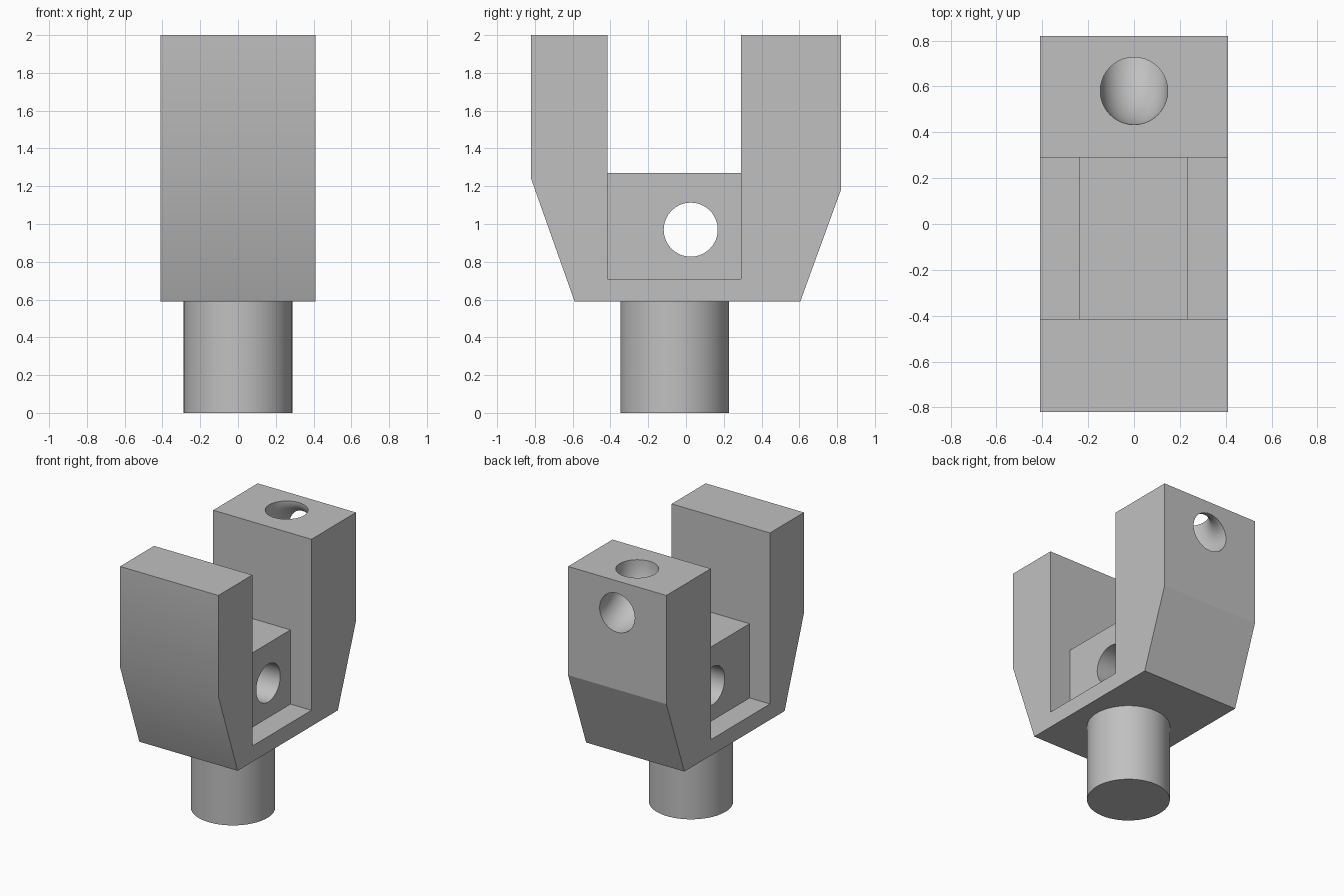
import bpy, bmesh
from math import radians, pi
from mathutils import Matrix

cube = bpy.data.objects.get("Cube")
if cube:
    bpy.data.objects.remove(cube, do_unlink=True)

GREY = (0.53, 0.53, 0.53, 1)
grey = bpy.data.materials.new("plain grey")
grey.use_nodes = True
grey.diffuse_color = GREY
grey.node_tree.nodes["Principled BSDF"].inputs["Base Color"].default_value = GREY


def finish(bm, name):
    bmesh.ops.recalc_face_normals(bm, faces=bm.faces)
    mesh = bpy.data.meshes.new(name)
    bm.to_mesh(mesh)
    bm.free()
    mesh.materials.append(grey)
    obj = bpy.data.objects.new(name, mesh)
    bpy.context.collection.objects.link(obj)
    return obj


def activate(obj):
    bpy.ops.object.select_all(action='DESELECT')
    obj.select_set(True)
    bpy.context.view_layer.objects.active = obj


def extrude_x(profile, x0, x1, name):
    """Extrude a (y, z) outline along x."""
    bm = bmesh.new()
    face = bm.faces.new([bm.verts.new((x0, y, z)) for y, z in profile])
    out = bmesh.ops.extrude_face_region(bm, geom=[face])
    moved = [g for g in out["geom"] if isinstance(g, bmesh.types.BMVert)]
    bmesh.ops.translate(bm, verts=moved, vec=(x1 - x0, 0, 0))
    return finish(bm, name)


def cylinder(name, radius, depth, matrix):
    bm = bmesh.new()
    bmesh.ops.create_cone(bm, cap_ends=True, segments=64, radius1=radius,
                          radius2=radius, depth=depth, matrix=matrix)
    return finish(bm, name)


def cut(obj, cutter):
    mod = obj.modifiers.new("cut", 'BOOLEAN')
    mod.operation = 'DIFFERENCE'
    mod.solver = 'EXACT'
    mod.object = cutter
    activate(obj)
    bpy.ops.object.modifier_apply(modifier=mod.name)
    bpy.data.objects.remove(cutter, do_unlink=True)


def smooth(obj):
    activate(obj)
    bpy.ops.object.shade_smooth_by_angle(angle=radians(30))


# Forked body: two uprights on a tapered base
body = extrude_x([(-0.59, 0.59), (0.605, 0.59), (0.82, 1.18), (0.82, 2),
                  (0.29, 2), (0.29, 0.71), (-0.415, 0.71), (-0.415, 2),
                  (-0.82, 2), (-0.82, 1.24)], -0.41, 0.41, "forked_body")

# Curved passage from the top of the back upright to its back face
bpy.ops.mesh.primitive_torus_add(major_radius=0.24, minor_radius=0.147,
                                 major_segments=64, minor_segments=40,
                                 location=(0, 0.82, 2), rotation=(0, pi / 2, 0))
cut(body, bpy.context.object)
smooth(body)

# Keep the rear bend crisp, while the front bend stays soft
for edge in body.data.edges:
    ends = [body.data.vertices[i].co for i in edge.vertices]
    if all(abs(p.y - 0.82) < 0.01 and abs(p.z - 1.18) < 0.01 for p in ends):
        edge.use_edge_sharp = True

# Lug in the slot, with a pin hole through it
lug = extrude_x([(-0.415, 0.71), (0.29, 0.71), (0.29, 1.27), (-0.415, 1.27)],
                -0.24, 0.235, "drilled_lug")
cut(lug, cylinder("pin_cutter", 0.143, 1,
                  Matrix.Translation((0, 0.025, 0.97)) @ Matrix.Rotation(pi / 2, 4, 'Y')))
smooth(lug)

# Round shank below the base
smooth(cylinder("round_shank", 0.288, 0.59, Matrix.Translation((0, -0.06, 0.295))))
